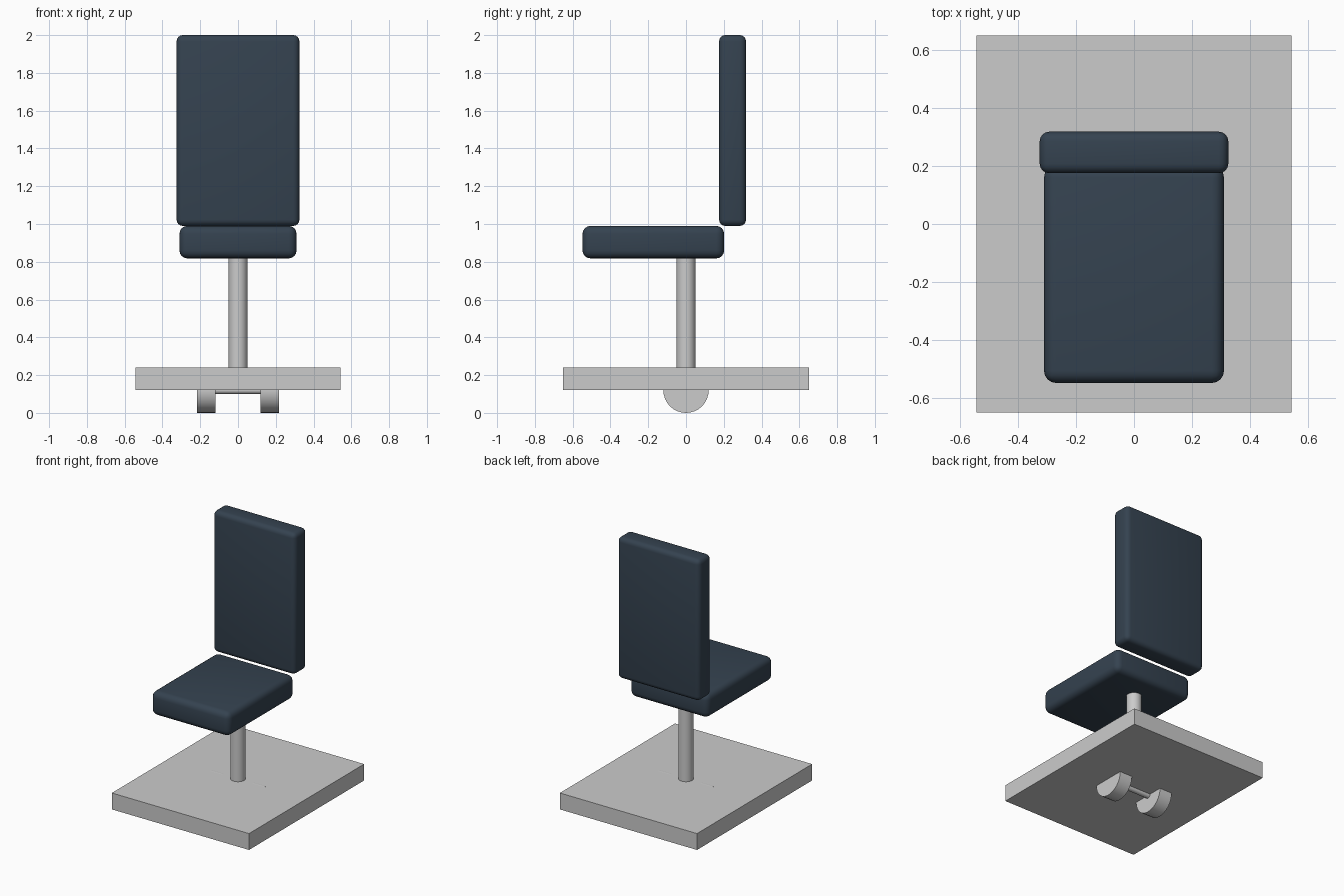
import bpy
from math import pi, radians

if "Cube" in bpy.data.objects:
    bpy.data.objects.remove(bpy.data.objects["Cube"])

upholstery = bpy.data.materials.new("dark_upholstery")
upholstery.diffuse_color = (0.035, 0.055, 0.08, 1)
upholstery.use_nodes = True
upholstery.node_tree.nodes["Principled BSDF"].inputs["Base Color"].default_value = upholstery.diffuse_color


def box(name, lo, hi, bevel=0.0):
    """Axis-aligned box between two corners, optionally rounded and upholstered."""
    bpy.ops.mesh.primitive_cube_add(size=1, location=[(a + b) / 2 for a, b in zip(lo, hi)])
    ob = bpy.context.object
    ob.name = name
    ob.scale = [b - a for a, b in zip(lo, hi)]
    bpy.ops.object.transform_apply(location=False, rotation=False, scale=True)
    if bevel:
        mod = ob.modifiers.new("round_edges", 'BEVEL')
        mod.width = bevel
        mod.segments = 4
        for p in ob.data.polygons:
            p.use_smooth = True
        ob.data.materials.append(upholstery)
    return ob


def cylinder(name, radius, depth, location, rotation=(0, 0, 0), sides=32):
    bpy.ops.mesh.primitive_cylinder_add(vertices=sides, radius=radius, depth=depth,
                                        location=location, rotation=rotation)
    ob = bpy.context.object
    ob.name = name
    bpy.ops.object.shade_smooth_by_angle(angle=radians(30))
    return ob


# Cushions
box("seat", (-0.31, -0.548, 0.818), (0.31, 0.202, 0.99), 0.042)
box("backrest", (-0.325, 0.175, 0.99), (0.325, 0.318, 2.0), 0.033)

# Pedestal and base plate
cylinder("column", 0.05, 0.68, (0, 0, 0.52))
box("base_plate", (-0.542, -0.65, 0.122), (0.542, 0.65, 0.239))

# Wheels half sunk in the plate, joined by an axle
across = (0, pi / 2, 0)
for side, label in ((-1, "left"), (1, "right")):
    cylinder(label + "_wheel", 0.12, 0.098, (side * 0.168, 0, 0.12), across)
cylinder("axle", 0.02, 0.4, (0, 0, 0.12), across)
